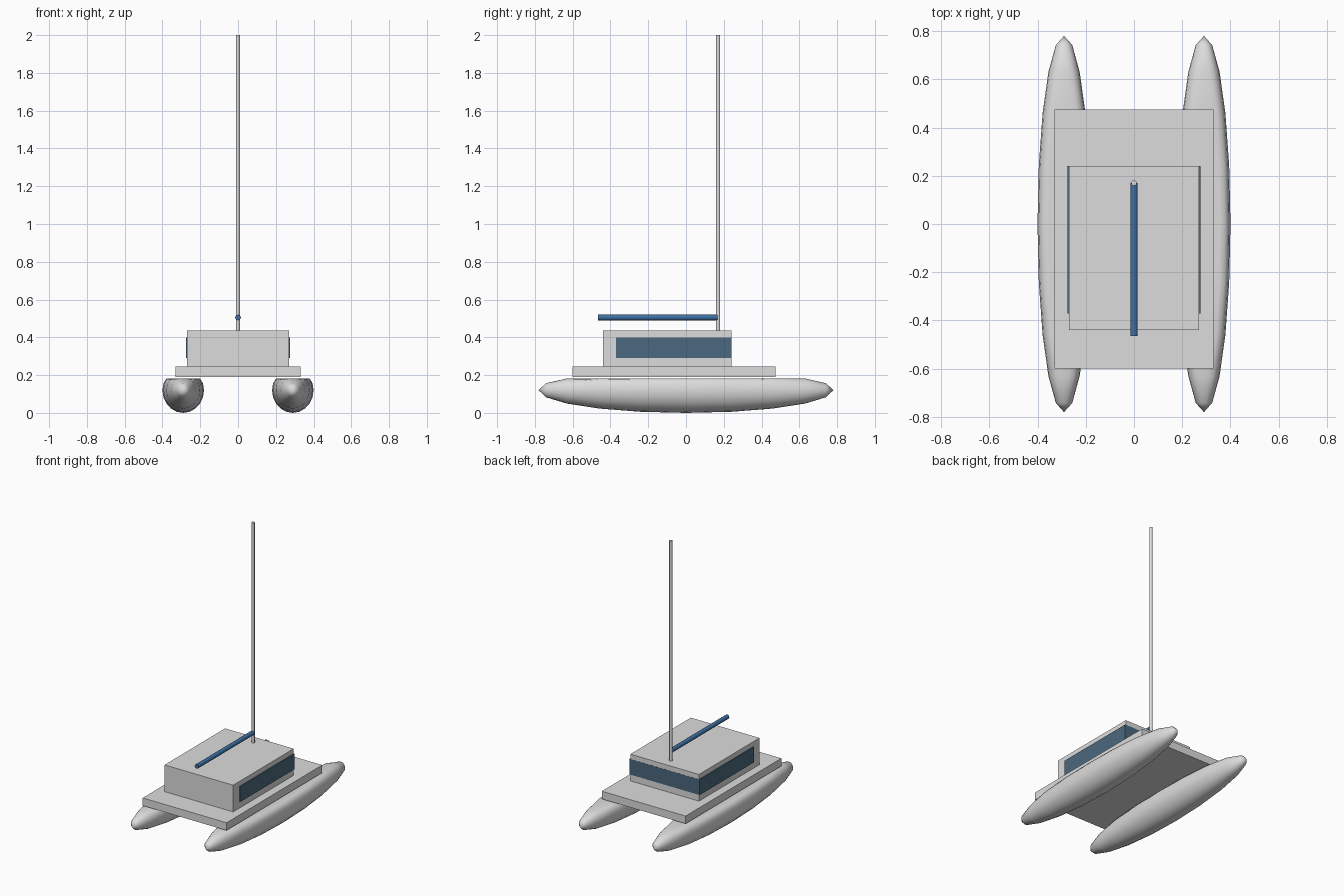
import bpy, bmesh, math
from mathutils import Matrix, Vector

cube = bpy.data.objects.get("Cube")
if cube:
    bpy.data.objects.remove(cube, do_unlink=True)


def material(name, rgb):
    m = bpy.data.materials.new(name)
    m.use_nodes = True
    m.diffuse_color = (*rgb, 1)
    m.node_tree.nodes["Principled BSDF"].inputs["Base Color"].default_value = (*rgb, 1)
    return m


WHITE = material("off_white", (0.72, 0.72, 0.72))
GLASS = material("window_blue_grey", (0.07, 0.14, 0.21))
BLUE = material("sail_cover_blue", (0.05, 0.16, 0.36))


def finish(name, bm, mat, smooth=None):
    bmesh.ops.recalc_face_normals(bm, faces=bm.faces)
    mesh = bpy.data.meshes.new(name)
    bm.to_mesh(mesh)
    bm.free()
    mesh.materials.append(mat)
    obj = bpy.data.objects.new(name, mesh)
    bpy.context.collection.objects.link(obj)
    if smooth:
        bpy.ops.object.select_all(action="DESELECT")
        obj.select_set(True)
        bpy.context.view_layer.objects.active = obj
        bpy.ops.object.shade_smooth_by_angle(angle=math.radians(smooth))
    return obj


def box(name, x, y, z, mat):
    """Box spanning -x..x and the given y and z ranges."""
    bm = bmesh.new()
    size = (2 * x, y[1] - y[0], z[1] - z[0])
    centre = Vector((0, sum(y) / 2, sum(z) / 2))
    bmesh.ops.create_cube(bm, size=1, matrix=Matrix.Translation(centre) @ Matrix.Diagonal((*size, 1)))
    return finish(name, bm, mat)


def rod(name, start, end, radius, mat):
    bm = bmesh.new()
    a, b = Vector(start), Vector(end)
    turn = (b - a).to_track_quat("Z", "Y").to_matrix().to_4x4()
    bmesh.ops.create_cone(bm, cap_ends=True, segments=12, radius1=radius, radius2=radius,
                          depth=(b - a).length, matrix=Matrix.Translation((a + b) / 2) @ turn)
    return finish(name, bm, mat, 40)


def hull(name, x):
    """Long ellipsoid float with its top flattened."""
    bm = bmesh.new()
    shape = Matrix.Diagonal((0.11, 0.78, 0.12, 1)) @ Matrix.Rotation(math.pi / 2, 4, "X")
    bmesh.ops.create_uvsphere(bm, u_segments=20, v_segments=10, radius=1,
                              matrix=Matrix.Translation((x, 0, 0.12)) @ shape)
    for v in bm.verts:
        v.co.z = min(v.co.z, 0.182)
    return finish(name, bm, WHITE, 60)


# Twin floats
for side, sign in (("left", 1), ("right", -1)):
    hull(side + "_hull", sign * 0.29)

# Deck, cabin and the window band passing through it
box("deck", 0.33, (-0.6, 0.475), (0.19, 0.245), WHITE)
box("cabin", 0.27, (-0.44, 0.24), (0.245, 0.435), WHITE)
box("window_band", 0.276, (-0.37, 0.241), (0.29, 0.40), GLASS)

# Mast and covered boom
rod("mast", (0, 0.17, 0.43), (0, 0.17, 2), 0.011, WHITE)
rod("boom", (0, -0.465, 0.505), (0, 0.17, 0.505), 0.0155, BLUE)
